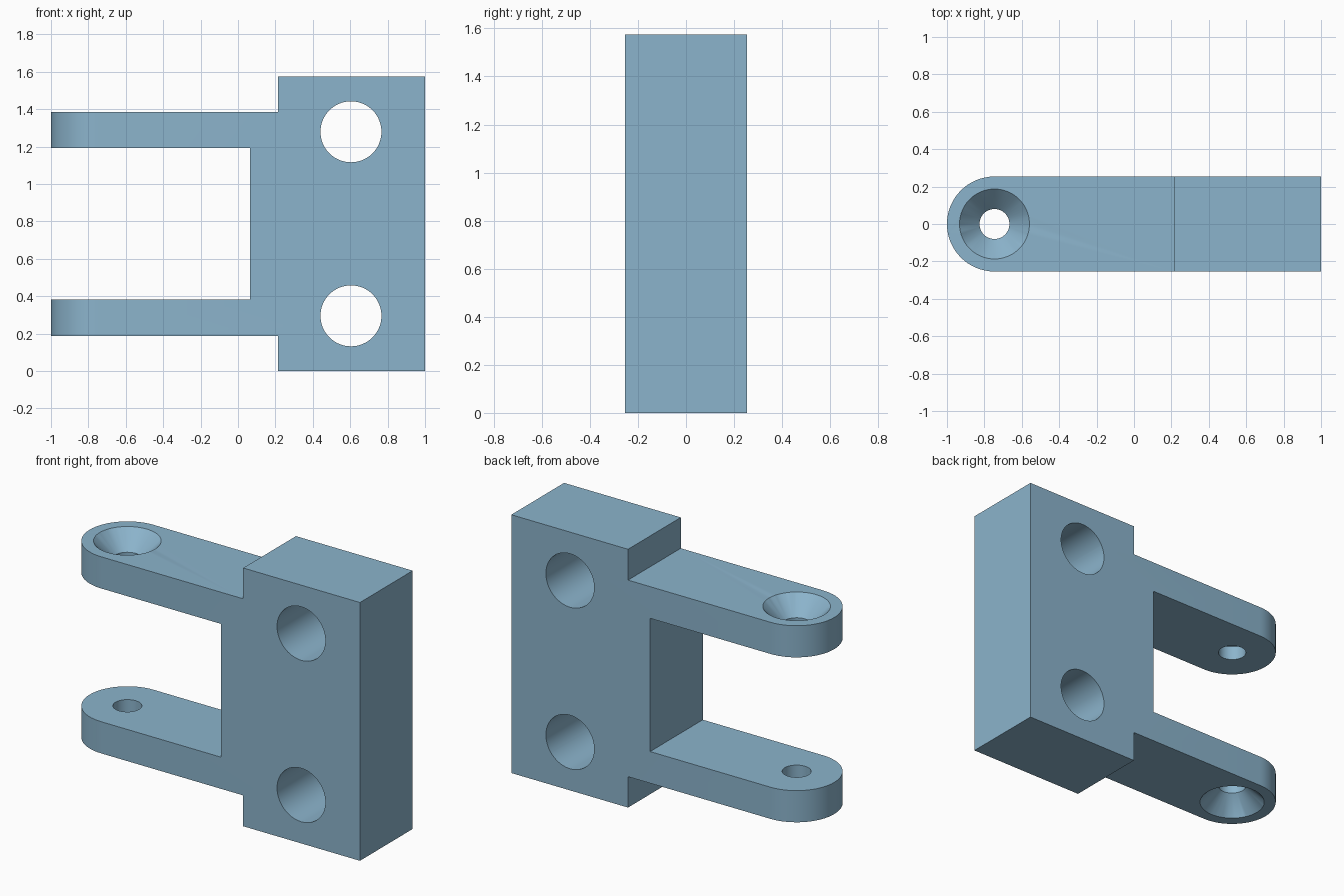
import bpy, bmesh, math
from mathutils import Matrix, Vector

if "Cube" in bpy.data.objects:
    bpy.data.objects.remove(bpy.data.objects["Cube"])

H = 1.574          # total height
MID = H / 2
HALF = 0.254       # half depth, also the radius of the rounded arm ends
PIN_X = -1 + HALF  # pin hole axis
SEG = 64

steel = bpy.data.materials.new("steel blue")
steel.diffuse_color = (0.26, 0.456, 0.604, 1)
steel.use_nodes = True
steel.node_tree.nodes["Principled BSDF"].inputs["Base Color"].default_value = steel.diffuse_color


def make_object(name, bm):
    bmesh.ops.recalc_face_normals(bm, faces=bm.faces)
    mesh = bpy.data.meshes.new(name)
    bm.to_mesh(mesh)
    bm.free()
    mesh.materials.append(steel)
    obj = bpy.data.objects.new(name, mesh)
    bpy.context.collection.objects.link(obj)
    return obj


def prism(name, points, offset):
    """Extrude a closed outline along the offset vector."""
    bm = bmesh.new()
    face = bm.faces.new([bm.verts.new(p) for p in points])
    ext = bmesh.ops.extrude_face_region(bm, geom=[face])
    verts = [g for g in ext["geom"] if isinstance(g, bmesh.types.BMVert)]
    bmesh.ops.translate(bm, verts=verts, vec=Vector(offset))
    return make_object(name, bm)


def revolve(name, profile, matrix):
    """Closed solid from stacked (radius, height) rings."""
    bm = bmesh.new()
    rings = []
    for r, h in profile:
        rings.append([bm.verts.new((r * math.cos(2 * math.pi * i / SEG),
                                    r * math.sin(2 * math.pi * i / SEG), h))
                      for i in range(SEG)])
    for a, b in zip(rings, rings[1:]):
        for i in range(SEG):
            j = (i + 1) % SEG
            bm.faces.new((a[i], a[j], b[j], b[i]))
    bm.faces.new(rings[0][::-1])
    bm.faces.new(rings[-1])
    bm.transform(matrix)
    return make_object(name, bm)


def boolean(target, cutter, operation):
    cutter.hide_render = True
    mod = target.modifiers.new(cutter.name, 'BOOLEAN')
    mod.operation = operation
    mod.solver = 'EXACT'
    mod.object = cutter
    bpy.context.view_layer.objects.active = target
    bpy.ops.object.modifier_apply(modifier=mod.name)
    bpy.data.objects.remove(cutter, do_unlink=True)


# Side outline: mounting block with two arms, mirrored about mid height
lower = [(1, 0), (0.213, 0), (0.213, 0.188), (-1.1, 0.188), (-1.1, 0.381), (0.064, 0.381)]
outline = lower + [(x, H - z) for x, z in reversed(lower)]
bracket = prism("clevis_bracket", [(x, -0.4, z) for x, z in outline], (0, 0.8, 0))

# Plan outline trims the depth and rounds the arm ends
arc = [math.pi / 2 + math.pi * i / (SEG // 2) for i in range(SEG // 2 + 1)]
plan = [(PIN_X + HALF * math.cos(a), HALF * math.sin(a), -0.2) for a in arc]
plan += [(1.2, -HALF, -0.2), (1.2, HALF, -0.2)]
boolean(bracket, prism("plan_trim", plan, (0, 0, H + 0.4)), 'INTERSECT')

for side in (-1, 1):
    # Mounting hole through the block, front to back
    place = (Matrix.Translation((0.604, 0, MID + side * 0.492))
             @ Matrix.Rotation(math.pi / 2, 4, 'X'))
    boolean(bracket, revolve("mounting_hole", [(0.163, -0.5), (0.163, 0.5)], place), 'DIFFERENCE')

    # Pin hole with a countersink on the outer face of the arm
    face = MID - 0.188
    rings = [(0.08, face - 0.3), (0.08, face - 0.107), (0.187, face), (0.207, face + 0.02)]
    place = Matrix.Translation((PIN_X, 0, MID)) @ Matrix.Diagonal((1, 1, side, 1))
    boolean(bracket, revolve("countersunk_pin_hole", rings, place), 'DIFFERENCE')

# Smooth the curved walls, keep edges sharp
bpy.ops.object.select_all(action='DESELECT')
bracket.select_set(True)
bpy.context.view_layer.objects.active = bracket
bpy.ops.object.shade_smooth_by_angle(angle=math.radians(30))
